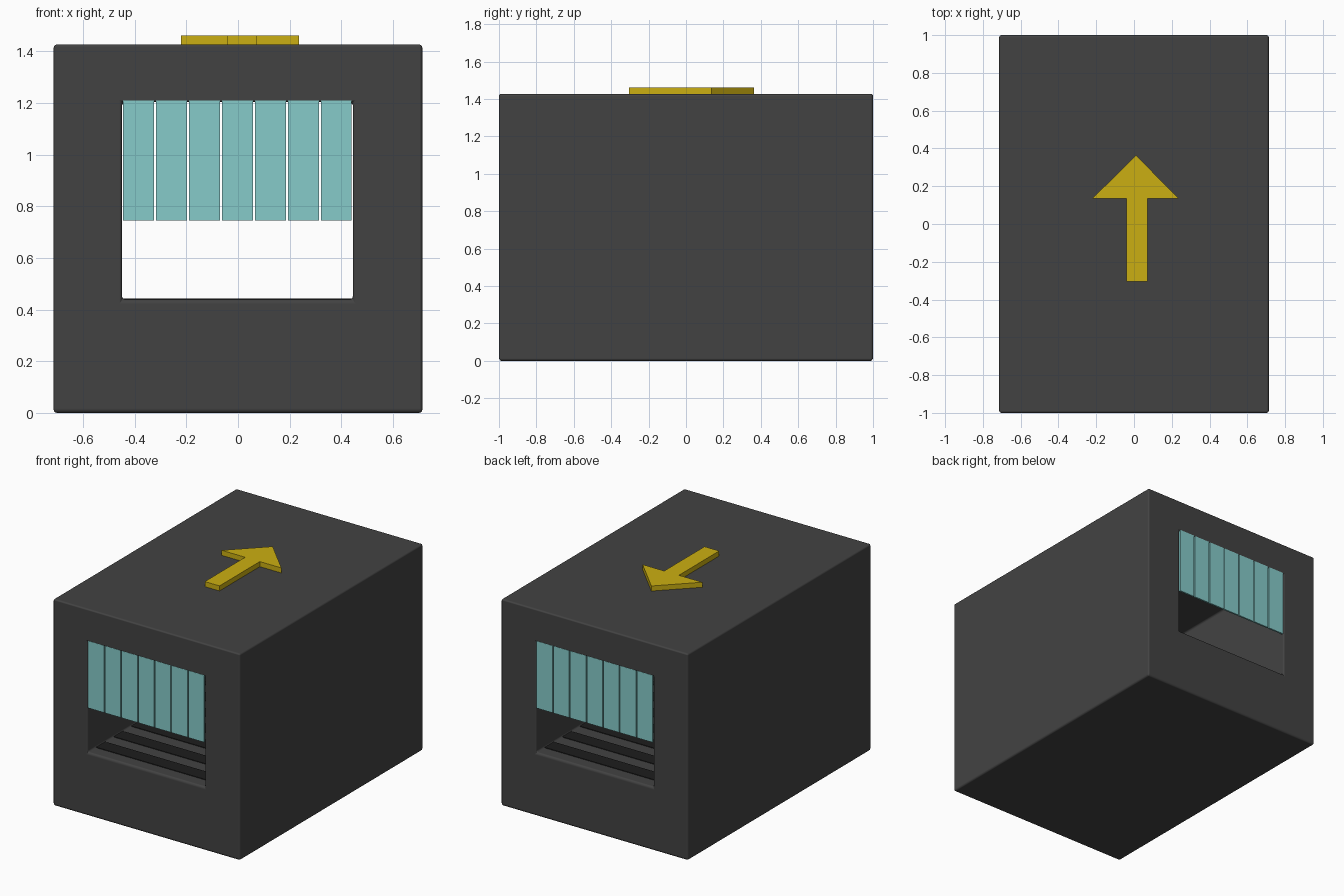
import bpy, bmesh

if "Cube" in bpy.data.objects:
    bpy.data.objects.remove(bpy.data.objects["Cube"])


def material(name, rgb):
    m = bpy.data.materials.new(name)
    m.diffuse_color = (*rgb, 1)
    m.use_nodes = True
    m.node_tree.nodes["Principled BSDF"].inputs["Base Color"].default_value = m.diffuse_color
    return m


def make_object(name, bm, mat):
    bmesh.ops.recalc_face_normals(bm, faces=bm.faces[:])
    mesh = bpy.data.meshes.new(name)
    bm.to_mesh(mesh)
    bm.free()
    mesh.materials.append(mat)
    ob = bpy.data.objects.new(name, mesh)
    bpy.context.collection.objects.link(ob)
    return ob


def add_box(bm, lo, hi):
    verts = bmesh.ops.create_cube(bm, size=1)["verts"]
    for v in verts:
        for i in range(3):
            v.co[i] = lo[i] if v.co[i] < 0 else hi[i]


dark = material("dark_casing", (0.055, 0.055, 0.055))
black = material("black_belt", (0.012, 0.012, 0.012))
teal = material("teal_strip", (0.24, 0.60, 0.59))
yellow = material("yellow_arrow", (0.60, 0.43, 0.006))

# Casing: a square tube with a tunnel running along y
bm = bmesh.new()


def rect(x0, x1, z0, z1, y):
    return [bm.verts.new((x, y, z)) for x, z in
            ((x0, z0), (x1, z0), (x1, z1), (x0, z1))]


outer = [rect(-0.714, 0.714, 0, 1.427, y) for y in (-1, 1)]
inner = [rect(-0.449, 0.445, 0.439, 1.203, y) for y in (-1, 1)]
for i in range(4):
    j = (i + 1) % 4
    for a, b in ((outer[0], outer[1]), (inner[0], inner[1]),
                 (outer[0], inner[0]), (outer[1], inner[1])):
        bm.faces.new((a[i], a[j], b[j], b[i]))
casing = make_object("casing", bm, dark)
bev = casing.modifiers.new("rounded_edges", "BEVEL")
bev.width = 0.013
bev.segments = 3
bev.limit_method = "ANGLE"
bev.harden_normals = True
casing.data.shade_smooth()

# Belt slats across the tunnel floor
bm = bmesh.new()
count, pitch = 10, 0.192
for i in range(count):
    y = (i - (count - 1) / 2) * pitch
    add_box(bm, (-0.447, y - 0.05, 0.425), (0.443, y + 0.05, 0.443))
make_object("belt_slats", bm, black)

# Curtain strips hanging in both openings
for side, name in ((-1, "front_curtain"), (1, "back_curtain")):
    bm = bmesh.new()
    ys = sorted((side * 1.0, side * 0.988))
    for i in range(7):
        x = -0.002 + (i - 3) * 0.1275
        add_box(bm, (x - 0.06, ys[0], 0.746), (x + 0.06, ys[1], 1.209))
    make_object(name, bm, teal)

# Raised direction arrow on the roof
bm = bmesh.new()
outline = [(-0.04, -0.305), (0.072, -0.305), (0.072, 0.135), (0.237, 0.135),
           (0.01, 0.364), (-0.22, 0.135), (-0.04, 0.135)]
face = bm.faces.new([bm.verts.new((x, y, 1.42)) for x, y in outline])
top = bmesh.ops.extrude_face_region(bm, geom=[face])["geom"]
for v in top:
    if isinstance(v, bmesh.types.BMVert):
        v.co.z = 1.462
if not face.is_valid or len(bm.faces) < 9:
    bm.faces.new([v for v in bm.verts if v.co.z < 1.43])
make_object("direction_arrow", bm, yellow)
